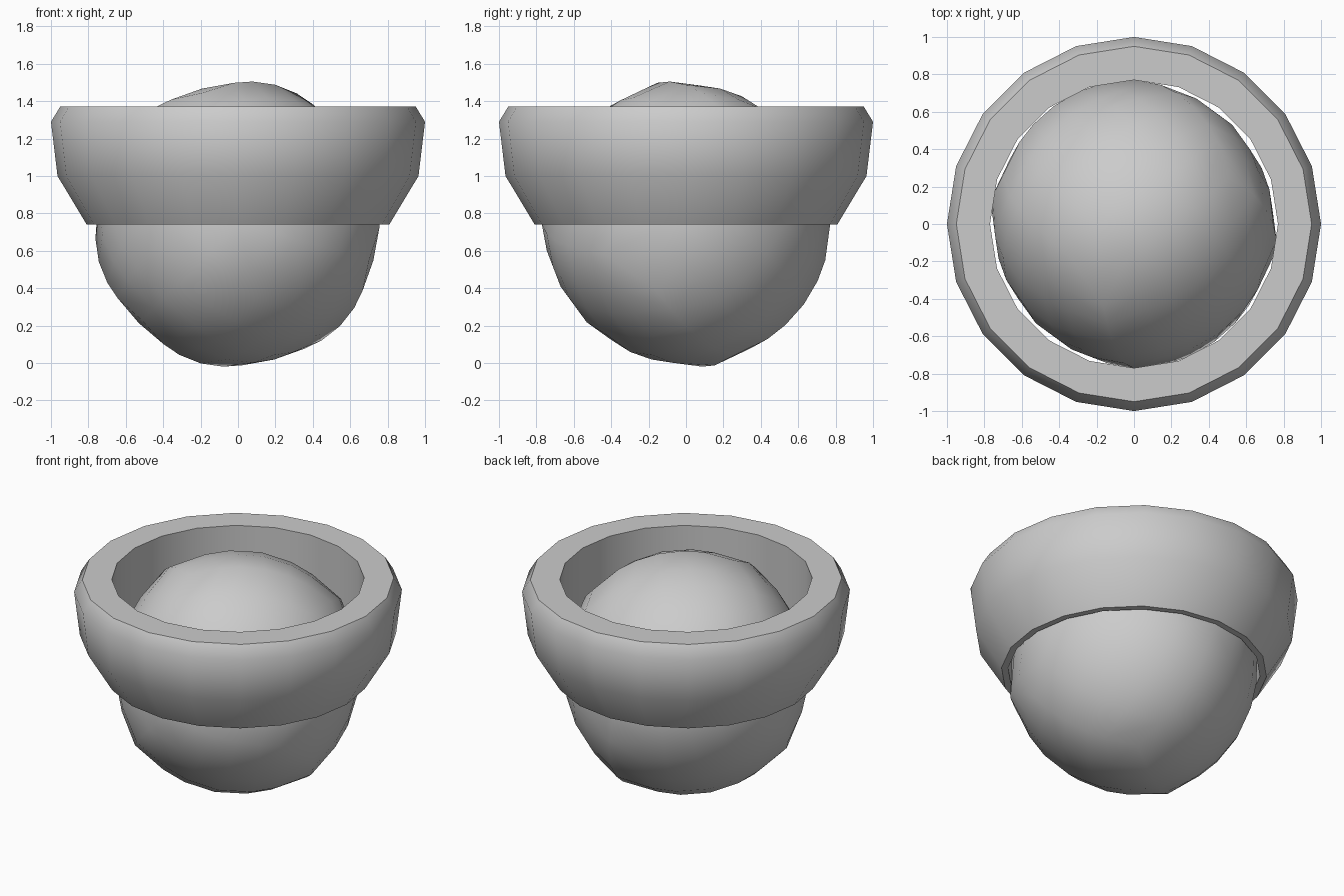
import bpy, bmesh, math
from mathutils import Vector, Matrix

if "Cube" in bpy.data.objects:
    bpy.data.objects.remove(bpy.data.objects["Cube"])


def finish(bm, name, angle):
    bmesh.ops.remove_doubles(bm, verts=bm.verts, dist=1e-4)
    bmesh.ops.recalc_face_normals(bm, faces=bm.faces)
    me = bpy.data.meshes.new(name)
    bm.to_mesh(me)
    bm.free()
    ob = bpy.data.objects.new(name, me)
    bpy.context.collection.objects.link(ob)
    bpy.ops.object.select_all(action='DESELECT')
    ob.select_set(True)
    bpy.context.view_layer.objects.active = ob
    bpy.ops.object.shade_smooth_by_angle(angle=math.radians(angle))
    return ob


# Collar: closed profile (radius, height) turned in 20 steps
profile = [(0.77, 0.742), (0.81, 0.742), (0.965, 1.0), (1.0, 1.29),
           (0.95, 1.372), (0.77, 1.372)]
SIDES = 20
bm = bmesh.new()
rings = []
for i in range(SIDES):
    a = 2 * math.pi * i / SIDES
    rings.append([bm.verts.new((r * math.cos(a), r * math.sin(a), z))
                  for r, z in profile])
for i in range(SIDES):
    p, q = rings[i], rings[(i + 1) % SIDES]
    for j in range(len(profile)):
        k = (j + 1) % len(profile)
        bm.faces.new((p[j], q[j], q[k], p[k]))
finish(bm, "collar", 50)

# Ball: rounded cube, 6 quads per side, one corner pointing along y
steps = [-1, -0.52, -0.30, 0, 0.30, 0.52, 1]
steps[2], steps[4] = -0.28, 0.28
s = math.sqrt(0.5)
e = Vector((s, 0, -s))
y = Vector((0, 1, 0))
target = Matrix((e, y, y.cross(e))).transposed()
diag = Vector((1, 1, 1)).normalized()
edge = Vector((0, -1, 1)).normalized()
source = Matrix((edge, diag, diag.cross(edge)))
turn = target @ source


def ball_point(v):
    c = sorted(abs(x) for x in v)
    radius = 0.746 + 0.025 * (c[1] / c[2]) ** 3  # slightly fuller at cube edges
    return turn @ (v.normalized() * radius) + Vector((0, 0, 0.743))


bm = bmesh.new()
for axis in range(3):
    for side in (-1, 1):
        grid = []
        for u in steps:
            row = []
            for w in steps:
                v = Vector((0, 0, 0))
                v[axis], v[(axis + 1) % 3], v[(axis + 2) % 3] = side, u, w
                row.append(bm.verts.new(ball_point(v)))
            grid.append(row)
        for i in range(6):
            for j in range(6):
                bm.faces.new((grid[i][j], grid[i + 1][j],
                              grid[i + 1][j + 1], grid[i][j + 1]))
finish(bm, "ball", 60)
